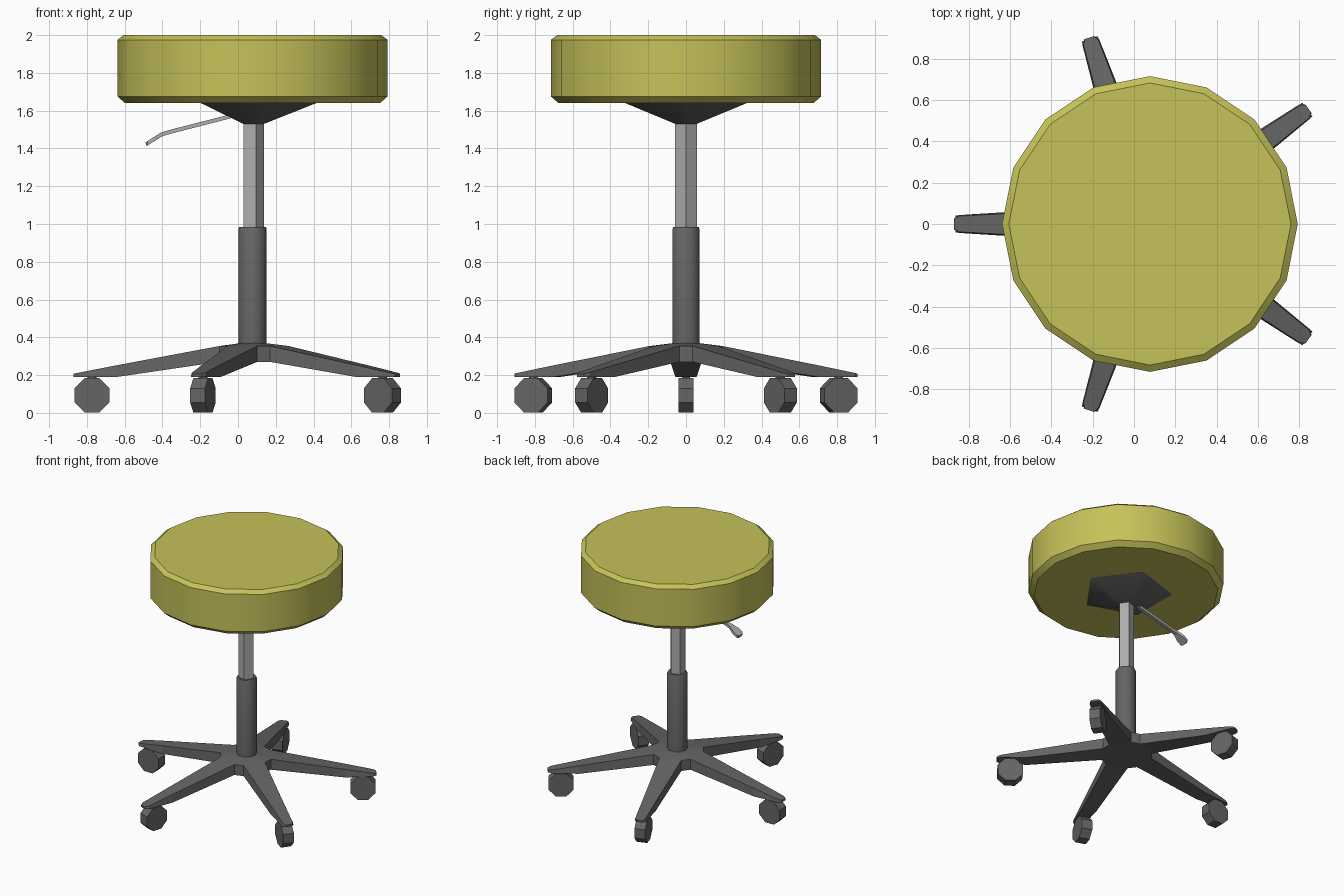
import bpy, bmesh
from math import cos, sin, pi, radians, tan
from mathutils import Matrix, Vector

if "Cube" in bpy.data.objects:
    bpy.data.objects.remove(bpy.data.objects["Cube"])

CX = 0.077  # column axis
AXIS = Matrix.Translation((CX, 0, 0))


def material(name, rgb):
    m = bpy.data.materials.new(name)
    m.diffuse_color = (*rgb, 1)
    m.use_nodes = True
    m.node_tree.nodes["Principled BSDF"].inputs["Base Color"].default_value = m.diffuse_color
    return m


yellow = material("yellow_vinyl", (0.56, 0.54, 0.10))
dark = material("dark_grey", (0.13, 0.13, 0.13))
steel = material("steel", (0.42, 0.42, 0.42))


def finish(name, bm, mat, matrix=AXIS, smooth=None):
    bmesh.ops.recalc_face_normals(bm, faces=bm.faces)
    me = bpy.data.meshes.new(name)
    bm.to_mesh(me)
    bm.free()
    ob = bpy.data.objects.new(name, me)
    bpy.context.collection.objects.link(ob)
    ob.matrix_world = matrix
    me.materials.append(mat)
    if smooth:
        bpy.ops.object.select_all(action='DESELECT')
        ob.select_set(True)
        bpy.context.view_layer.objects.active = ob
        bpy.ops.object.shade_smooth_by_angle(angle=radians(smooth))
    return ob


def loft(bm, rings):
    """Skin a list of equally sized vertex rings and cap both ends."""
    vs = [[bm.verts.new(p) for p in r] for r in rings]
    for a, b in zip(vs, vs[1:]):
        for i in range(len(a)):
            j = (i + 1) % len(a)
            bm.faces.new((a[i], a[j], b[j], b[i]))
    bm.faces.new(vs[0])
    bm.faces.new(vs[-1])


def turned(name, profile, sides, mat, matrix=AXIS, smooth=None, phase=0.0):
    """Turned part from (radius, z) pairs."""
    bm = bmesh.new()
    loft(bm, [[(r * cos(phase + 2 * pi * i / sides), r * sin(phase + 2 * pi * i / sides), z)
               for i in range(sides)] for r, z in profile])
    return finish(name, bm, mat, matrix, smooth)


# Cushion and column
turned("seat", [(0.675, 1.64), (0.715, 1.675), (0.715, 1.975), (0.682, 2.0)], 16, yellow, smooth=30)
turned("seat_mount", [(0.06, 1.53), (0.343, 1.642)], 5, dark, smooth=30)
turned("piston", [(0.06, 0.9), (0.06, 1.56)], 5, steel)
turned("column_sleeve", [(0.075, 0.34), (0.075, 0.975), (0.07, 0.985)], 10, dark, smooth=40)

# Height lever: bar with a flattened, bent paddle at the end
bm = bmesh.new()
loft(bm, [[(x, -w, z), (x, w, z), (x - 0.006, w, z + t), (x - 0.006, -w, z + t)]
          for x, z, w, t in [(0.08, 1.59, 0.013, 0.02), (-0.36, 1.477, 0.013, 0.02),
                             (-0.40, 1.465, 0.02, 0.02), (-0.44, 1.44, 0.036, 0.02),
                             (-0.475, 1.418, 0.036, 0.02), (-0.484, 1.412, 0.022, 0.02)]])
finish("height_lever", bm, steel, Matrix.Identity(4))

# Five-armed base: sections are (radius, half width, top z, bottom z)
sections = [(0.175, 0.083, 0.354, 0.27), (0.72, 0.056, 0.252, 0.19),
            (0.925, 0.043, 0.212, 0.19), (0.948, 0.025, 0.207, 0.19)]
bm = bmesh.new()
roots = []
for k in range(5):
    rot = Matrix.Rotation(pi + k * 2 * pi / 5, 3, 'Z')
    rings = []
    for n, (r, w, zt, zb) in enumerate(sections):
        wt = w if n == 0 else w * 0.88
        rings.append([bm.verts.new(rot @ Vector(p)) for p in
                      ((r, -w, zb), (r, w, zb), (r, wt, zt), (r, -wt, zt))])
    for a, b in zip(rings, rings[1:]):
        for i in range(4):
            j = (i + 1) % 4
            bm.faces.new((a[i], a[j], b[j], b[i]))
    bm.faces.new(rings[-1])
    roots.append(rings[0])
# Hub closing the arm roots
top = bm.verts.new((0, 0, 0.378))
bottom = bm.verts.new((0, 0, 0.27))
for k in range(5):
    a, b = roots[k], roots[(k + 1) % 5]
    bm.faces.new((a[1], b[0], b[3], a[2]))
    bm.faces.new((a[3], a[2], top))
    bm.faces.new((a[2], b[3], top))
    bm.faces.new((a[0], a[1], bottom))
    bm.faces.new((a[1], b[0], bottom))
finish("star_base", bm, dark)

# Casters: octagonal wheels rolling along each arm, with a short stem
for k in range(5):
    arm = AXIS @ Matrix.Rotation(pi + k * 2 * pi / 5, 4, 'Z') @ Matrix.Translation((0.85, 0, 0))
    turned(f"caster_wheel_{k + 1}", [(0.099, -0.041), (0.099, 0.041)], 8, dark,
           arm @ Matrix.Translation((0, 0, 0.0925)) @ Matrix.Rotation(pi / 2, 4, 'X'),
           phase=pi / 8)
    turned(f"caster_stem_{k + 1}", [(0.025, 0.16), (0.025, 0.2)], 6, dark, arm)
